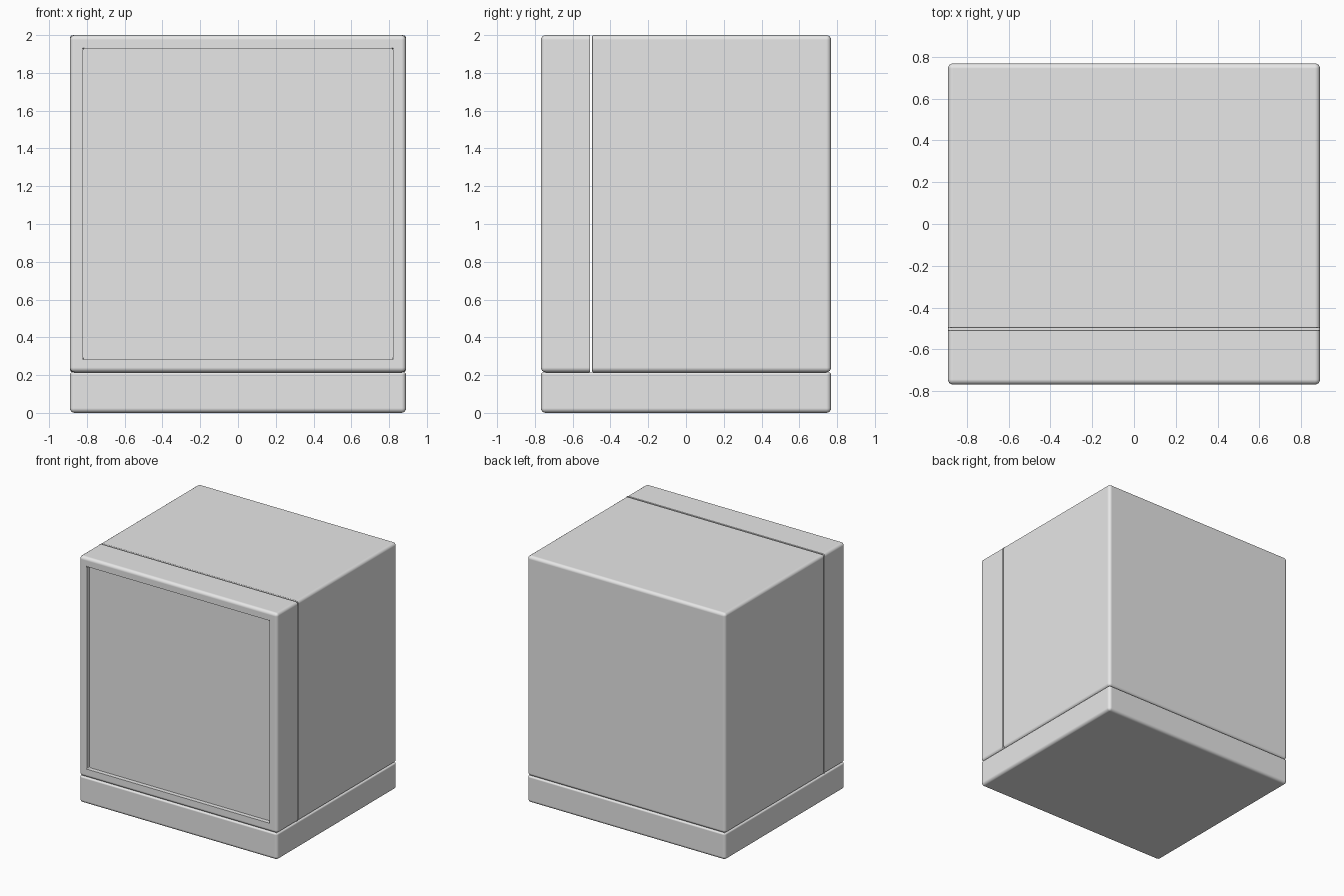
import bpy
import bmesh
import math
from mathutils import Vector

cube = bpy.data.objects.get("Cube")
if cube:
    bpy.data.objects.remove(cube, do_unlink=True)

grey = bpy.data.materials.new("plain_grey")
grey.use_nodes = True
colour = (0.8, 0.8, 0.8, 1.0)
grey.diffuse_color = colour
grey.node_tree.nodes["Principled BSDF"].inputs["Base Color"].default_value = colour

HALF_X = 0.89
FRONT, BACK = -0.768, 0.768
SEAM_FRONT, SEAM_BACK = -0.507, -0.497
DECK, TOP = 0.215, 2.0
ROUND = 0.025


def rounded_box(name, y0, y1, z0, z1, weight_rule, recess=None):
    """Box whose edges are rounded by a rule; recess = (border, depth) sinks the front."""
    bm = bmesh.new()
    bmesh.ops.create_cube(bm, size=1)
    for v in bm.verts:
        v.co = Vector((v.co.x * 2 * HALF_X,
                       y0 if v.co.y < 0 else y1,
                       z0 if v.co.z < 0 else z1))
    weight = bm.edges.layers.float.new("bevel_weight_edge")
    for e in bm.edges:
        e[weight] = weight_rule((e.verts[0].co + e.verts[1].co) / 2)
    if recess:
        border, depth = recess
        bm.normal_update()
        face = next(f for f in bm.faces if f.normal.y < -0.9)
        bmesh.ops.inset_region(bm, faces=[face], thickness=border)
        wall = bmesh.ops.extrude_face_region(bm, geom=[face])
        floor_verts = [g for g in wall["geom"] if isinstance(g, bmesh.types.BMVert)]
        if face.is_valid:
            bmesh.ops.delete(bm, geom=[face], context="FACES_ONLY")
        for v in floor_verts:
            v.co.y += depth
        # only the recess corners running inward are softened
        for e in bm.edges:
            a, b = e.verts
            if a in floor_verts or b in floor_verts:
                inward = abs(a.co.y - b.co.y) > depth / 2
                e[weight] = 0.35 if inward else 0.0
            elif all(abs(v.co.x) < HALF_X - border / 2 for v in e.verts):
                e[weight] = 0.0
            elif any(abs(v.co.x) < HALF_X - border / 2 for v in e.verts):
                e[weight] = 0.0
    bmesh.ops.recalc_face_normals(bm, faces=bm.faces)
    mesh = bpy.data.meshes.new(name)
    bm.to_mesh(mesh)
    bm.free()
    mesh.materials.append(grey)
    obj = bpy.data.objects.new(name, mesh)
    bpy.context.collection.objects.link(obj)

    bpy.ops.object.select_all(action="DESELECT")
    obj.select_set(True)
    bpy.context.view_layer.objects.active = obj
    bpy.ops.object.shade_smooth_by_angle(angle=math.radians(35))
    bevel = obj.modifiers.new("rounded_edges", "BEVEL")
    bevel.limit_method = "WEIGHT"
    bevel.width = ROUND
    bevel.segments = 4
    bevel.harden_normals = True
    return obj


def near(a, b):
    return abs(a - b) < 0.001


# Plinth: softer underside, tighter top edge
rounded_box("base", FRONT, BACK, 0.0, DECK,
            lambda m: 0.5 if near(m.z, DECK) else 1.0)

# Main housing: crisp along the seam
rounded_box("rear_housing", SEAM_BACK, BACK, DECK, TOP,
            lambda m: 0.25 if near(m.y, SEAM_BACK) else 1.0)

# Front frame with sunken screen panel
rounded_box("front_bezel", FRONT, SEAM_FRONT, DECK, TOP,
            lambda m: 0.15 if near(m.y, SEAM_FRONT) else 1.0,
            recess=(0.1, 0.035))
